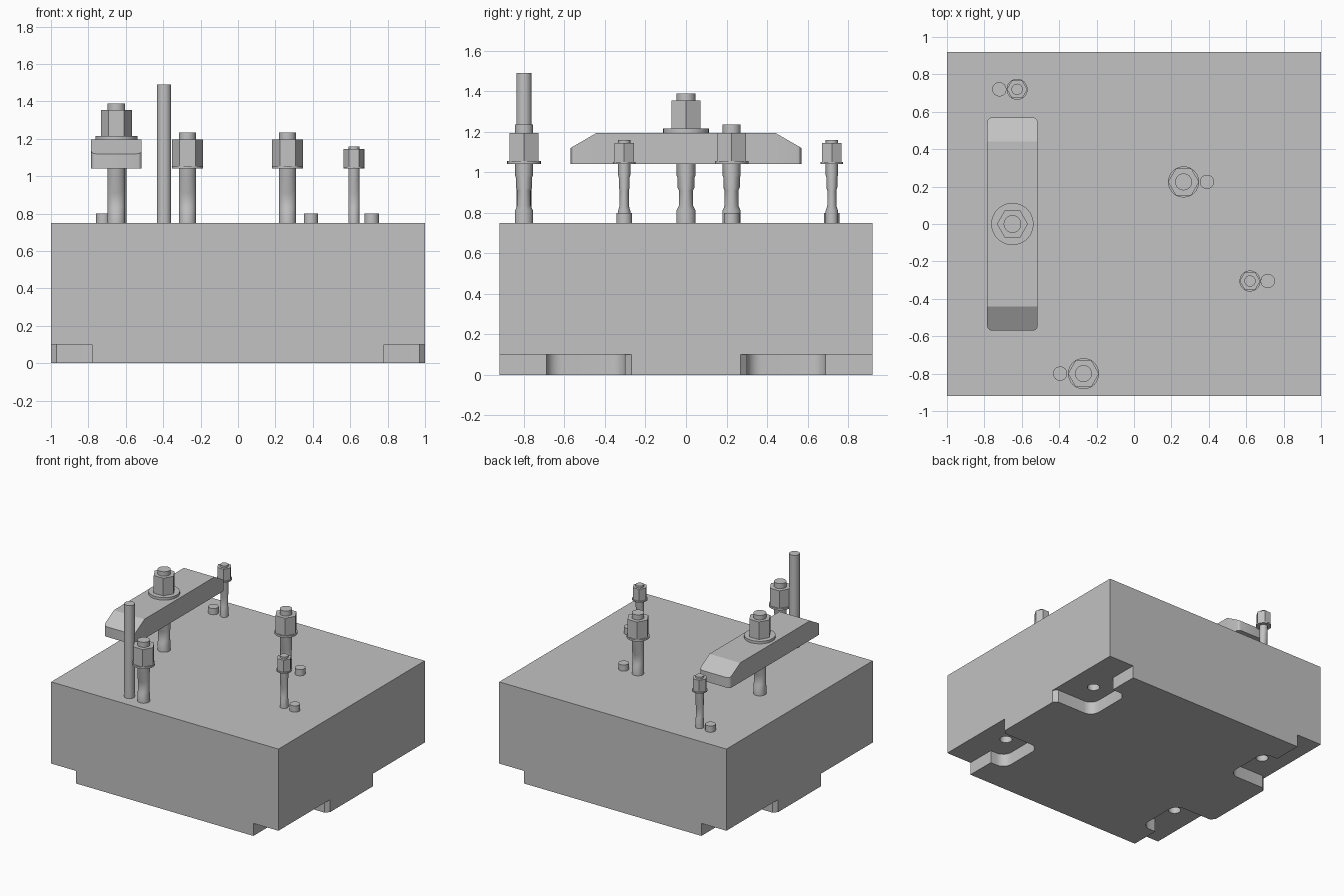
import bpy, bmesh, math

default = bpy.data.objects.get("Cube")
if default:
    bpy.data.objects.remove(default, do_unlink=True)

steel = bpy.data.materials.new("plain grey steel")
steel.use_nodes = True
GREY = (0.54, 0.54, 0.54, 1)
steel.diffuse_color = GREY
steel.node_tree.nodes["Principled BSDF"].inputs["Base Color"].default_value = GREY


def finish(name, bm):
    """Store the mesh, smooth on round walls and sharp elsewhere."""
    bmesh.ops.recalc_face_normals(bm, faces=bm.faces)
    mesh = bpy.data.meshes.new(name)
    bm.to_mesh(mesh)
    bm.free()
    mesh.materials.append(steel)
    mesh.shade_smooth()
    mesh.set_sharp_from_angle(angle=math.radians(25))
    bpy.context.scene.collection.objects.link(bpy.data.objects.new(name, mesh))


def arc(cx, cy, r, start, end, steps):
    angles = [math.radians(start + (end - start) * i / steps) for i in range(steps + 1)]
    return [(cx + r * math.cos(t), cy + r * math.sin(t)) for t in angles]


def ring(bm, points, z):
    return [bm.verts.new((x, y, z)) for x, y in points]


def walls(bm, low, high):
    for i in range(len(low)):
        j = (i + 1) % len(low)
        bm.faces.new((low[i], low[j], high[j], high[i]))


def column(name, x, y, rings, sides=32):
    """Upright solid from rings of (z, radius, y squash)."""
    bm = bmesh.new()
    circle = arc(0, 0, 1, 0, 360, sides)[:-1]
    loops = [ring(bm, [(x + r * u, y + r * s * v) for u, v in circle], z) for z, r, s in rings]
    bm.faces.new(loops[0])
    bm.faces.new(loops[-1])
    for low, high in zip(loops, loops[1:]):
        walls(bm, low, high)
    finish(name, bm)


def cylinder(name, x, y, z0, z1, r, sides=32):
    column(name, x, y, [(z0, r, 1), (z1, r, 1)], sides)


# Upper body of the base, with four blind bolt holes underneath
bm = bmesh.new()
rectangle = [(-1, -.92), (1, -.92), (1, .92), (-1, .92)]
bottom, top = ring(bm, rectangle, .1), ring(bm, rectangle, .75)
walls(bm, bottom, top)
bm.faces.new(top)
rims = [bottom]
for sx in (-1, 1):
    for sy in (-1, 1):
        circle = arc(sx * .8, sy * .495, .045, 0, 360, 24)[:-1]
        rim, end = ring(bm, circle, .1), ring(bm, circle, .4)
        walls(bm, rim, end)
        bm.faces.new(end)
        rims.append(rim)
edges = [bm.edges.get((loop[i - 1], loop[i])) for loop in rims for i in range(len(loop))]
bmesh.ops.triangle_fill(bm, use_beauty=True, edges=edges, normal=(0, 0, -1))
finish("base_block", bm)

# Lower plate, its corners cut into pockets with rounded inner walls
corner = [(1, .27), (.97, .30)]
corner += arc(.725, .375, .075, 270, 180, 6) + arc(.725, .615, .075, 180, 90, 6)
corner += [(.78, .69), (.78, .92)]
outline = []
for sx, sy in ((1, 1), (-1, 1), (-1, -1), (1, -1)):
    points = [(sx * x, sy * y) for x, y in corner]
    outline += points if sx == sy else points[::-1]
bm = bmesh.new()
bottom, top = ring(bm, outline, 0), ring(bm, outline, .1)
walls(bm, bottom, top)
bm.faces.new(bottom)
bm.faces.new(top)
finish("base_plate", bm)


# Studs with a flattened waist, washer and hexagonal nut
def fastener(label, x, y, r, top, washer_z, washer_r, nut_z, nut_top, nut_r):
    waist = [(.745, 1), (.81, 1), (.835, .75), (.91, .75), (.925, .9), (.975, .9), (.985, 1), (top, 1)]
    column(label + "_stud", x, y, [(z, r, s) for z, s in waist])
    cylinder(label + "_washer", x, y, washer_z, nut_z, washer_r)
    cylinder(label + "_nut", x, y, nut_z, nut_top, nut_r, 6)


fastener("clamp", -.65, 0, .047, 1.39, 1.195, .113, 1.215, 1.355, .083)
for label, x, y in (("front", -.27, -.8), ("middle", .265, .225)):
    fastener(label, x, y, .045, 1.235, 1.04, .083, 1.055, 1.195, .083)
for label, x, y in (("small_left", .62, -.305), ("small_back", -.625, .72)):
    fastener(label, x, y, .03, 1.16, 1.04, .056, 1.05, 1.145, .055)

# Locating pins beside the studs, one of them tall
for name, x, y, top in (("tall_pin", -.395, -.8, 1.49), ("back_pin", -.72, .72, .8),
                        ("middle_pin", .39, .225, .8), ("left_pin", .715, -.305, .8)):
    cylinder(name, x, y, .745, top, .038)

# Clamp bar with sloped ends and rounded end corners
half = [(.135, .44)] + arc(.11, .545, .025, 0, 90, 3) + arc(-.11, .545, .025, 90, 180, 3) + [(-.135, .44)]
plan = half + [(-x, -y) for x, y in half]
bm = bmesh.new()
bottom = ring(bm, [(x - .65, y) for x, y in plan], 1.04)
top = [bm.verts.new((x - .65, y, 1.195 - .577 * (abs(y) - .44))) for x, y in plan]
n = len(half)
walls(bm, bottom, top)
bm.faces.new(bottom)
for face in (top[:n], top[n:], (top[0], top[n - 1], top[n], top[-1])):
    bm.faces.new(face)
finish("clamp_bar", bm)
